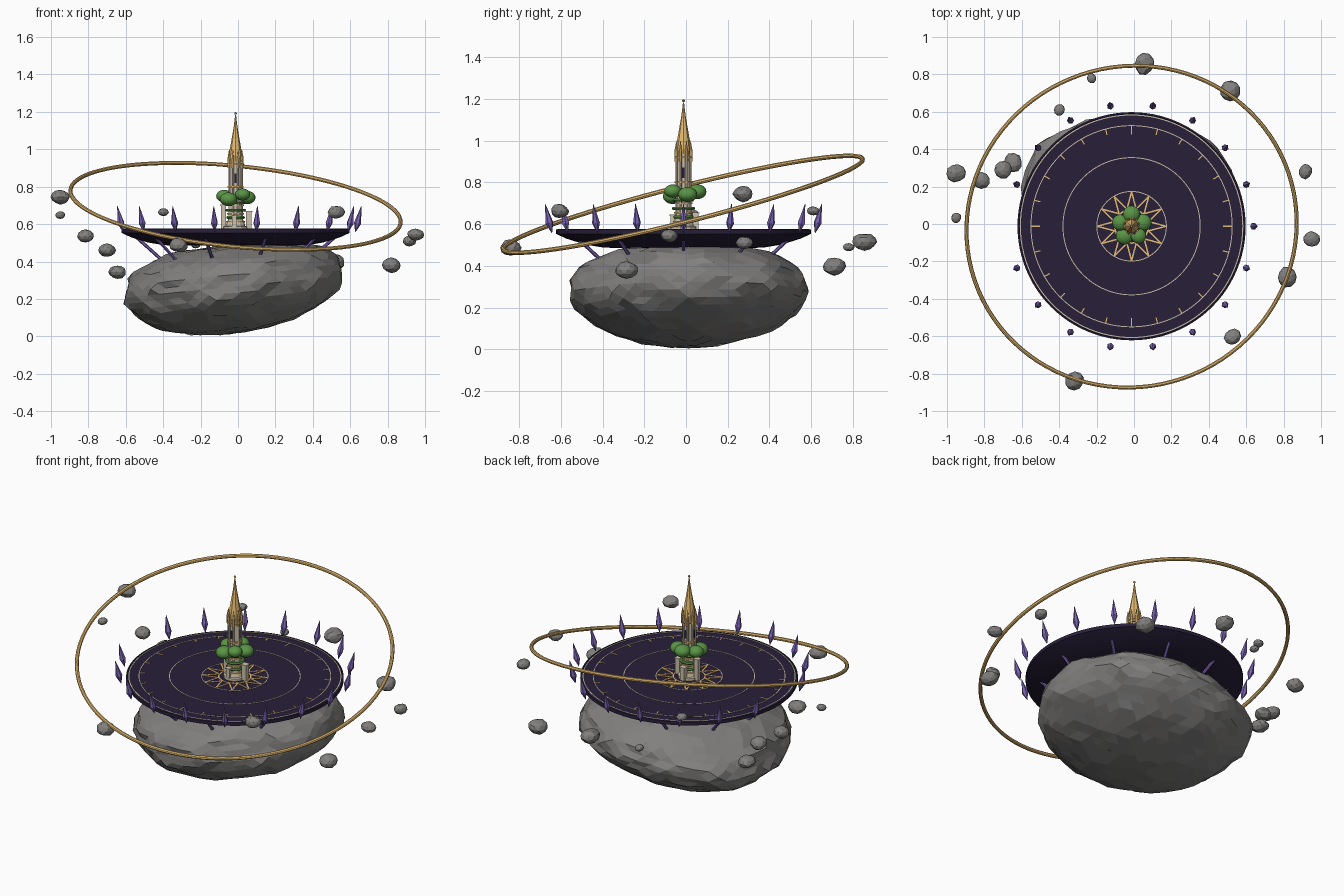
import bpy, bmesh, math, random
from mathutils import Vector, Matrix, noise

if "Cube" in bpy.data.objects:
    bpy.data.objects.remove(bpy.data.objects["Cube"])

random.seed(4)
CX, CY = -0.013, -0.012      # axis of the disc and tower
TOP = 0.573                  # disc surface height


def mat(name, r, g, b):
    m = bpy.data.materials.new(name)
    m.diffuse_color = (r, g, b, 1)
    m.use_nodes = True
    m.node_tree.nodes["Principled BSDF"].inputs["Base Color"].default_value = m.diffuse_color
    return m


ROCK = mat("grey rock", .22, .215, .21)
DARK = mat("dark violet", .022, .014, .042)
GOLD = mat("gold", .80, .51, .17)
PALE = mat("pale inlay", .58, .50, .38)
STONE = mat("cream stone", .62, .54, .41)
PURPLE = mat("crystal purple", .20, .125, .45)
GREEN = mat("leaf green", .10, .30, .06)


def finish(name, bm, material, smooth=False):
    bmesh.ops.recalc_face_normals(bm, faces=bm.faces)
    me = bpy.data.meshes.new(name)
    bm.to_mesh(me)
    bm.free()
    me.materials.append(material)
    ob = bpy.data.objects.new(name, me)
    bpy.context.collection.objects.link(ob)
    if smooth:
        bpy.context.view_layer.objects.active = ob
        ob.select_set(True)
        bpy.ops.object.shade_smooth_by_angle(angle=math.radians(35))
        ob.select_set(False)
    return ob


def polar(r, a, z):
    return Vector((CX + r * math.cos(a), CY + r * math.sin(a), z))


def lathe(bm, profile, n, closed=False, centre=(CX, CY)):
    """Revolve (radius, z) points around a vertical axis."""
    rings = []
    for r, z in profile:
        if r < 1e-5:
            rings.append([bm.verts.new((centre[0], centre[1], z))])
        else:
            rings.append([bm.verts.new((centre[0] + r * math.cos(math.tau * i / n),
                                        centre[1] + r * math.sin(math.tau * i / n), z)) for i in range(n)])
    pairs = list(zip(rings, rings[1:])) + ([(rings[-1], rings[0])] if closed else [])
    for a, b in pairs:
        for i in range(n):
            j = (i + 1) % n
            vs = [a[i % len(a)], a[j % len(a)], b[j % len(b)], b[i % len(b)]]
            bm.faces.new(list(dict.fromkeys(vs)))


def rod(bm, p, q, r1, r2, n=6):
    """Tapered rod between two points."""
    d = q - p
    m = Matrix.Translation((p + q) / 2) @ d.to_track_quat('Z', 'Y').to_matrix().to_4x4()
    bmesh.ops.create_cone(bm, cap_ends=True, segments=n, radius1=r1, radius2=r2, depth=d.length, matrix=m)


def box(bm, centre, size, angle=0):
    m = Matrix.Translation(centre) @ Matrix.Rotation(angle, 4, 'Z') @ Matrix.Diagonal((*size, 1))
    bmesh.ops.create_cube(bm, size=1, matrix=m)


def strip(bm, p, q, w):
    """Flat inlay bar on the disc."""
    d = q - p
    box(bm, (p + q) / 2, (d.length, w, .003), math.atan2(d.y, d.x))


# Asteroid: flattened, tilted, faceted rock with a squarer upper half
bm = bmesh.new()
bmesh.ops.create_icosphere(bm, subdivisions=4, radius=1)
for v in bm.verts:
    d = v.co.normalized()
    e = 2.7 if d.z > 0 else 2.0
    h = math.hypot(d.x, d.y)
    s = (h ** e + abs(d.z) ** e) ** (-1 / e)
    s *= 1 + .05 * noise.noise(d * 1.8 + Vector((3, 1, 2))) + .045 * noise.noise(d * 5)
    bulge = 1 + .11 * max(0, d.x * -.77 + d.y * .64) ** 8 + .07 * max(0, d.x * .77 + d.y * .64) ** 8
    x, y = d.x * s * .568 * bulge, d.y * s * .56 * bulge
    v.co = (x - .025, y + .012, .265 + .1 * x + d.z * s * (.228 if d.z > 0 else .25))
bmesh.ops.dissolve_limit(bm, angle_limit=math.radians(5), verts=bm.verts, edges=bm.edges)
finish("asteroid", bm, ROCK)

# Drifting boulders: x, y, z, radius
boulders = [(.056, .855, .515, .058), (.516, .71, .397, .06), (-.227, .78, .49, .027), (-.40, .61, .663, .031),
            (-.95, .273, .745, .051), (-.815, .235, .535, .048), (-.645, .33, .345, .052), (-.70, .29, .46, .05),
            (-.95, .032, .648, .029), (.915, .28, .51, .04), (.95, -.08, .545, .045), (.82, -.285, .38, .055),
            (.526, -.605, .663, .046), (-.318, -.84, .487, .053)]
bm = bmesh.new()
for x, y, z, r in boulders:
    m = Matrix.Translation((x, y, z)) @ Matrix.Rotation(random.uniform(0, 6), 4, 'Z') @ Matrix.Diagonal((r, r * .92, r * .72, 1))
    made = bmesh.ops.create_icosphere(bm, subdivisions=2, radius=1, matrix=m)
    for v in made["verts"]:
        c = Vector((x, y, z))
        v.co = c + (v.co - c) * (1 + .18 * noise.noise(v.co * 22))
finish("boulders", bm, ROCK)

# Platform disc with a shallow bowl underneath
bm = bmesh.new()
lathe(bm, [(0, TOP), (.600, TOP), (.602, TOP + .003), (.61, TOP + .001), (.61, .553), (.56, .530),
           (.47, .502), (.38, .487), (0, .483)], 96)
finish("platform", bm, DARK, True)

# Concentric inlaid rings
bm = bmesh.new()
for r, w in ((.595, .006), (.538, .005), (.367, .005), (.186, .005)):
    lathe(bm, [(r - w / 2, TOP - .001), (r - w / 2, TOP + .002), (r + w / 2, TOP + .002), (r + w / 2, TOP - .001)], 96, True)
finish("inlay_rings", bm, PALE)

# Dial ticks and twelve-pointed sunburst
bm = bmesh.new()
for i in range(24):
    a = math.tau * i / 24
    strip(bm, polar(.49 if i % 6 == 0 else .505, a, TOP + .001), polar(.536, a, TOP + .001), .006)
for i in range(12):
    a = math.tau * i / 12
    for s in (-1, 1):
        strip(bm, polar(.184, a, TOP + .001), polar(.095, a + s * math.pi / 12, TOP + .001), .008)
lathe(bm, [(.086, TOP), (.086, TOP + .002), (.094, TOP + .002), (.094, TOP)], 32, True)
finish("dial_marks", bm, GOLD)

# Floating crystals around the rim, with a gap on the left
bm = bmesh.new()
for i in range(18):
    if i == 9:
        continue
    a = math.tau * i / 18
    low, mid, tip = polar(.640, a, .557), polar(.652, a, .605), polar(.673, a, .697)
    rod(bm, low, mid, .001, .019, 6)
    rod(bm, mid, tip, .019, .001, 6)
finish("rim_crystals", bm, PURPLE)

# Struts tying the platform to the rock
bm = bmesh.new()
for i in range(10):
    a = math.tau * i / 10
    rod(bm, polar(.53, a, .53), polar(.385, a, .40), .009, .009)
finish("struts", bm, PURPLE, True)

# Tilted orbit ring
bm = bmesh.new()
tilt = Vector((0, 0, 1)).rotation_difference(Vector((.1, -.252, 1))).to_matrix()
lathe(bm, [(.887 + .011 * math.cos(math.tau * k / 8), .011 * math.sin(math.tau * k / 8)) for k in range(8)],
      96, True, (0, 0))
for v in bm.verts:
    v.co = tilt @ v.co + Vector((-.013, -.014, .695))
finish("orbit_ring", bm, GOLD, True)

# Tower body with slim vertical ribs
bm = bmesh.new()
lathe(bm, [(0, TOP), (.064, TOP), (.064, .587), (.052, .59), (.046, .61), (.038, .63), (.036, .72),
           (.034, .73), (.034, .94), (0, .94)], 12)
for i in range(8):
    a = math.tau * (i + .5) / 8
    rod(bm, polar(.036, a, .60), polar(.036, a, .92), .006, .006)
finish("tower_body", bm, STONE)

# Side buildings and slim columns at the foot
bm = bmesh.new()
for x, y, w, h in ((-.078, .0, .026, .13), (.058, -.012, .03, .095), (-.015, .045, .03, .08), (-.02, -.062, .024, .07)):
    box(bm, (x, y, TOP + h / 2), (w, w, h))
    box(bm, (x, y, TOP + h), (w + .008, w + .008, .006))
finish("side_buildings", bm, STONE)

# Gold bands and corner pinnacles
bm = bmesh.new()
for r, z in ((.05, .612), (.046, .655), (.044, .70), (.043, .80), (.044, .92)):
    lathe(bm, [(r - .014, z - .004), (r, z - .004), (r, z + .004), (r - .014, z + .004)], 16, True)
for i in range(8):
    a = math.tau * (i + .5) / 8
    rod(bm, polar(.039, a, .90), polar(.039, a, .95), .008, .008)
    rod(bm, polar(.039, a, .95), polar(.037, a, 1.0), .008, .0005)
finish("tower_trim", bm, GOLD)

# Spire with finial
bm = bmesh.new()
lathe(bm, [(0, .935), (.039, .935), (.037, .965), (.022, 1.05), (.010, 1.12), (.003, 1.18), (0, 1.185)], 8)
bmesh.ops.create_uvsphere(bm, u_segments=8, v_segments=6, radius=.007, matrix=Matrix.Translation((CX, CY, 1.192)))
finish("spire", bm, GOLD)

# Tall narrow windows
bm = bmesh.new()
for i in range(4):
    a = math.tau * i / 4
    box(bm, polar(.0335, a, .845), (.004, .012, .05), a)
finish("windows", bm, DARK)

# Terraced planting rings
bm = bmesh.new()
for r, z in ((.050, .635), (.056, .675), (.05, .715)):
    lathe(bm, [(r - .02, z - .006), (r - .004, z - .007), (r, z), (r - .004, z + .007), (r - .02, z + .006)], 16, True)
finish("garden_tiers", bm, GREEN, True)

# Tree canopy around the shaft
bm = bmesh.new()
for i in range(5):
    a = math.tau * i / 5 + math.pi / 2
    r = (.046, .043, .047, .041, .046)[i]
    c = polar(.064, a, (.755, .75, .733, .758, .742)[i])
    bmesh.ops.create_icosphere(bm, subdivisions=3, radius=1,
                               matrix=Matrix.Translation(c) @ Matrix.Diagonal((r, r, r * .78, 1)))
finish("canopy", bm, GREEN, True)
